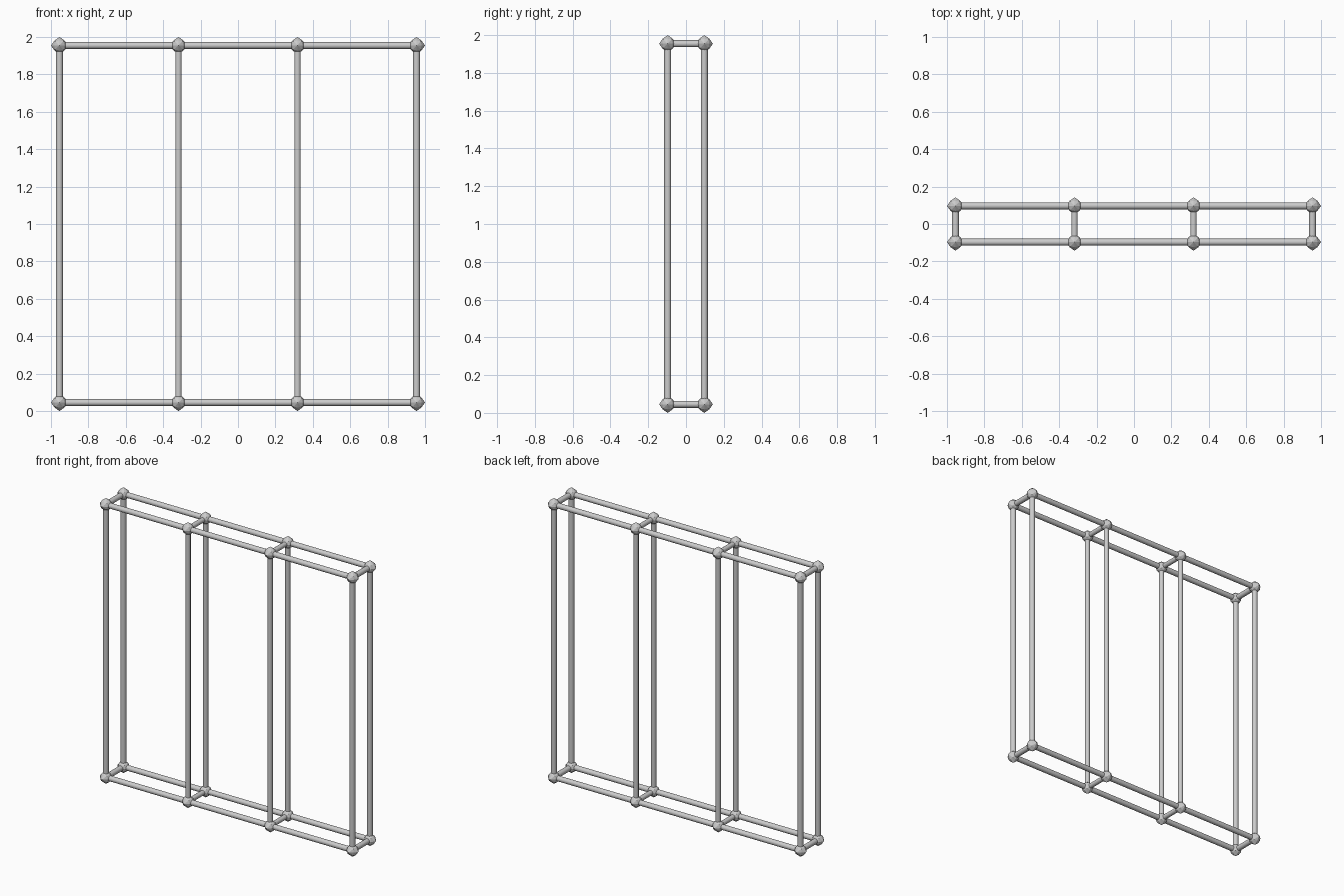
import bpy, bmesh, math
from mathutils import Vector
from itertools import product

if "Cube" in bpy.data.objects:
    bpy.data.objects.remove(bpy.data.objects["Cube"])

TIP = 0.0455                 # reach of a connector point
HX, HY = 0.9545, 0.097       # half spacing of the frame
Z0, Z1 = TIP, 2 - TIP
XS = [-HX, -HX / 3, HX / 3, HX]
YS = [-HY, HY]
ZS = [Z0, Z1]


def bar(name, a, b, r):
    a, b = Vector(a), Vector(b)
    d = b - a
    bpy.ops.mesh.primitive_cylinder_add(vertices=16, radius=r, depth=d.length,
                                        location=(a + b) / 2)
    ob = bpy.context.object
    ob.name = name
    ob.rotation_euler = d.to_track_quat('Z', 'Y').to_euler()
    bpy.ops.object.shade_smooth_by_angle(angle=math.radians(40))


# Faceted connector with a point along each axis
bm = bmesh.new()
reach = {1: TIP, 2: 0.0265, 3: 0.0225}
for v in product((-1, 0, 1), repeat=3):
    n = sum(map(abs, v))
    if n:
        bm.verts.new(Vector(v) * reach[n])
bmesh.ops.convex_hull(bm, input=bm.verts)
bmesh.ops.recalc_face_normals(bm, faces=bm.faces)
node_mesh = bpy.data.meshes.new("connector")
bm.to_mesh(node_mesh)
bm.free()

for p in product(XS, YS, ZS):
    ob = bpy.data.objects.new("connector", node_mesh)
    ob.location = p
    bpy.context.collection.objects.link(ob)

# Long rails
for y, z in product(YS, ZS):
    bar("long_rail", (-HX, y, z), (HX, y, z), 0.0185)

# Uprights and short cross bars, slightly thinner inside the frame
for x in XS:
    r = 0.0185 if abs(x) == HX else 0.0168
    for y in YS:
        bar("upright", (x, y, Z0), (x, y, Z1), r)
    for z in ZS:
        bar("cross_bar", (x, -HY, z), (x, HY, z), r)
